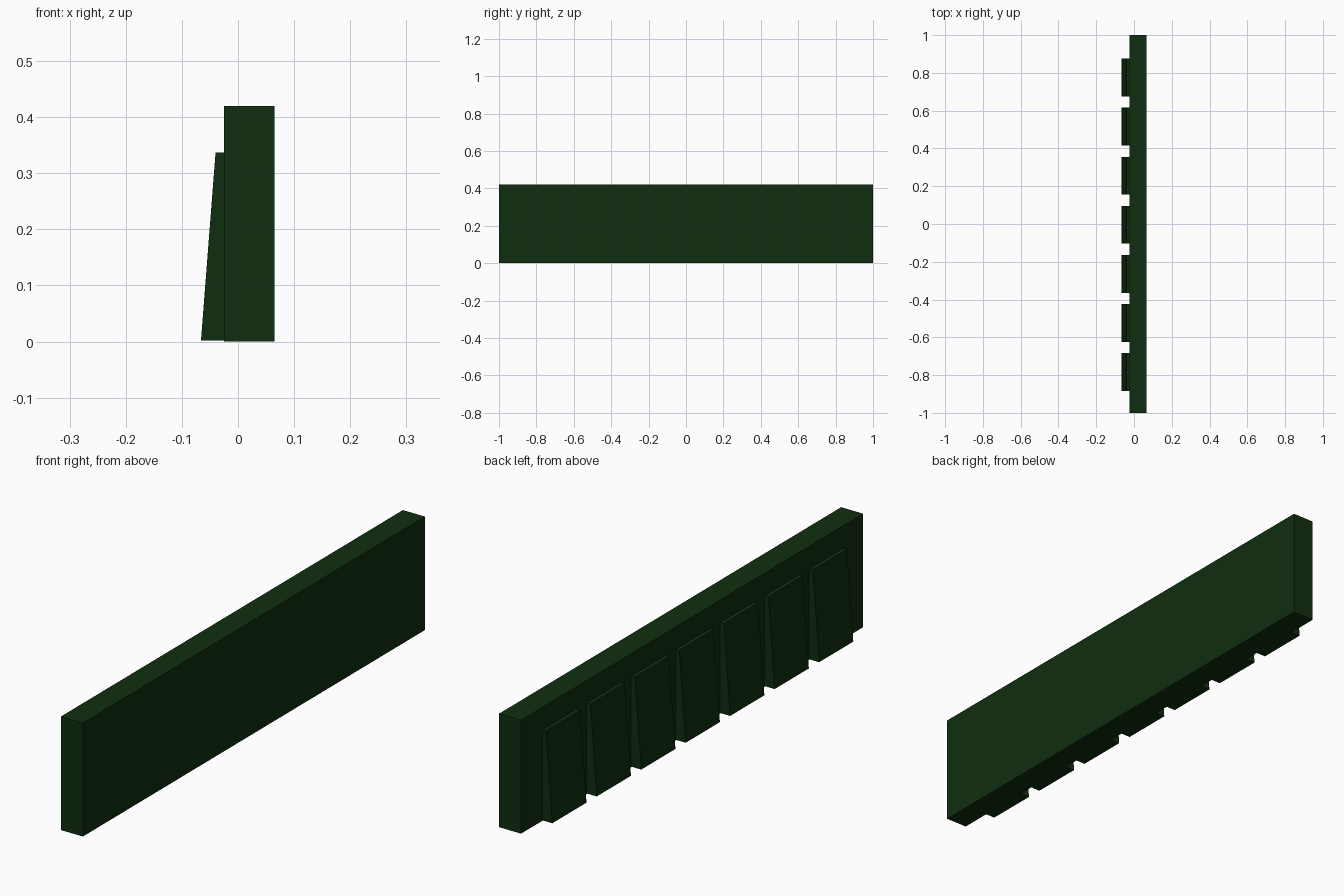
import bpy
import bmesh

cube = bpy.data.objects.get("Cube")
if cube:
    bpy.data.objects.remove(cube, do_unlink=True)

GREEN = (0.005, 0.027, 0.005, 1.0)
green = bpy.data.materials.new("dark_green")
green.use_nodes = True
green.diffuse_color = GREEN
green.node_tree.nodes["Principled BSDF"].inputs["Base Color"].default_value = GREEN


def extrude_profile(name, profile, y_start, y_end):
    """Extrude an x-z outline along y into a closed solid."""
    bm = bmesh.new()
    face = bm.faces.new([bm.verts.new((x, y_start, z)) for x, z in profile])
    result = bmesh.ops.extrude_face_region(bm, geom=[face])
    moved = [v for v in result["geom"] if isinstance(v, bmesh.types.BMVert)]
    bmesh.ops.translate(bm, verts=moved, vec=(0, y_end - y_start, 0))
    bmesh.ops.recalc_face_normals(bm, faces=bm.faces)
    mesh = bpy.data.meshes.new(name)
    bm.to_mesh(mesh)
    bm.free()
    mesh.materials.append(green)
    obj = bpy.data.objects.new(name, mesh)
    bpy.context.collection.objects.link(obj)
    return obj


# Long upright wall slab
WALL_X = -0.025
extrude_profile("wall", [(WALL_X, 0), (0.065, 0), (0.065, 0.42), (WALL_X, 0.42)], -1, 1)

# Row of tapered buttresses on one side
BUTTRESS = [(WALL_X, 0.002), (-0.066, 0.002), (-0.04, 0.337), (WALL_X, 0.337)]
COUNT, SPACING, HALF_WIDTH, MIDDLE = 7, 0.26, 0.1, -0.004
for i in range(COUNT):
    y = MIDDLE + (i - (COUNT - 1) / 2) * SPACING
    extrude_profile(f"buttress_{i + 1}", BUTTRESS, y - HALF_WIDTH, y + HALF_WIDTH)
